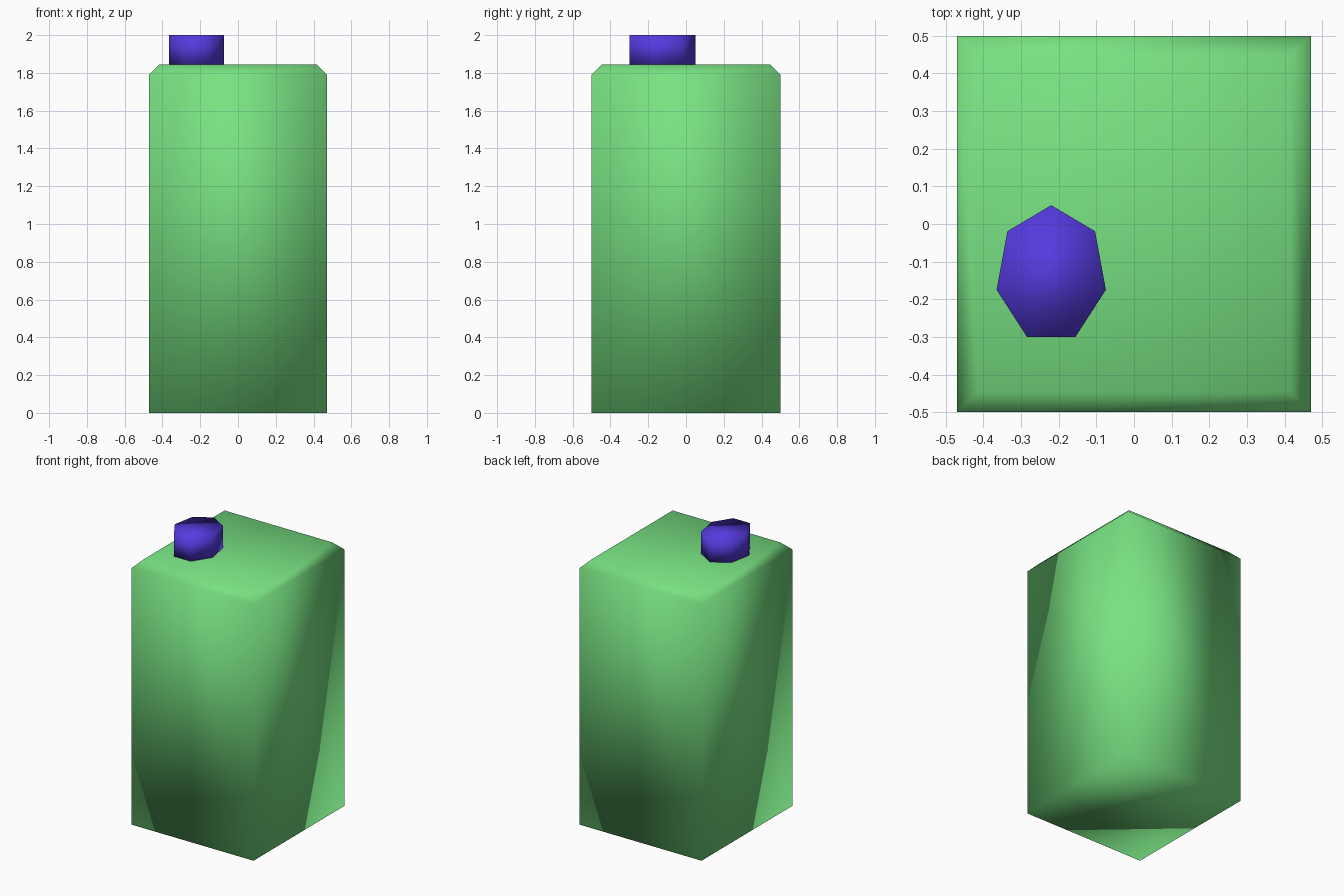
import bpy, bmesh, math
from mathutils import Matrix

cube = bpy.data.objects.get("Cube")
if cube:
    bpy.data.objects.remove(cube, do_unlink=True)


def make_material(name, rgb):
    mat = bpy.data.materials.new(name)
    mat.use_nodes = True
    mat.diffuse_color = (*rgb, 1)
    mat.node_tree.nodes["Principled BSDF"].inputs["Base Color"].default_value = (*rgb, 1)
    return mat


def add_object(name, bm, mat):
    bmesh.ops.recalc_face_normals(bm, faces=bm.faces[:])
    for face in bm.faces:
        face.smooth = True
    mesh = bpy.data.meshes.new(name)
    bm.to_mesh(mesh)
    bm.free()
    mesh.materials.append(mat)
    obj = bpy.data.objects.new(name, mesh)
    bpy.context.collection.objects.link(obj)
    return obj


green = make_material("light_green", (0.188, 0.76, 0.223))
violet = make_material("violet", (0.091, 0.042, 0.73))

BODY_TOP = 1.845
TOTAL = 2.0

# Body: tall block with a chamfer around the top rim only
bm = bmesh.new()
bmesh.ops.create_cube(bm, size=1, matrix=Matrix.Translation((0, 0, BODY_TOP / 2))
                      @ Matrix.Diagonal((0.94, 1.0, BODY_TOP, 1)))
rim = [e for e in bm.edges if all(v.co.z > 1 for v in e.verts)]
bmesh.ops.bevel(bm, geom=rim, offset=0.054, segments=1, affect='EDGES')
add_object("body", bm, green)

# Cap: seven-sided stretched prism, offset on the top, one point to the back
bm = bmesh.new()
bmesh.ops.create_cone(bm, cap_ends=True, segments=7, radius1=1, radius2=1, depth=1)
first = max(bm.verts, key=lambda v: v.co.y)
turn = math.pi / 2 - math.atan2(first.co.y, first.co.x)
bmesh.ops.transform(bm, verts=bm.verts[:],
                    matrix=Matrix.Translation((-0.22, -0.134, (BODY_TOP + TOTAL) / 2))
                    @ Matrix.Diagonal((0.149, 0.184, TOTAL - BODY_TOP, 1))
                    @ Matrix.Rotation(turn, 4, 'Z'))
add_object("cap", bm, violet)
